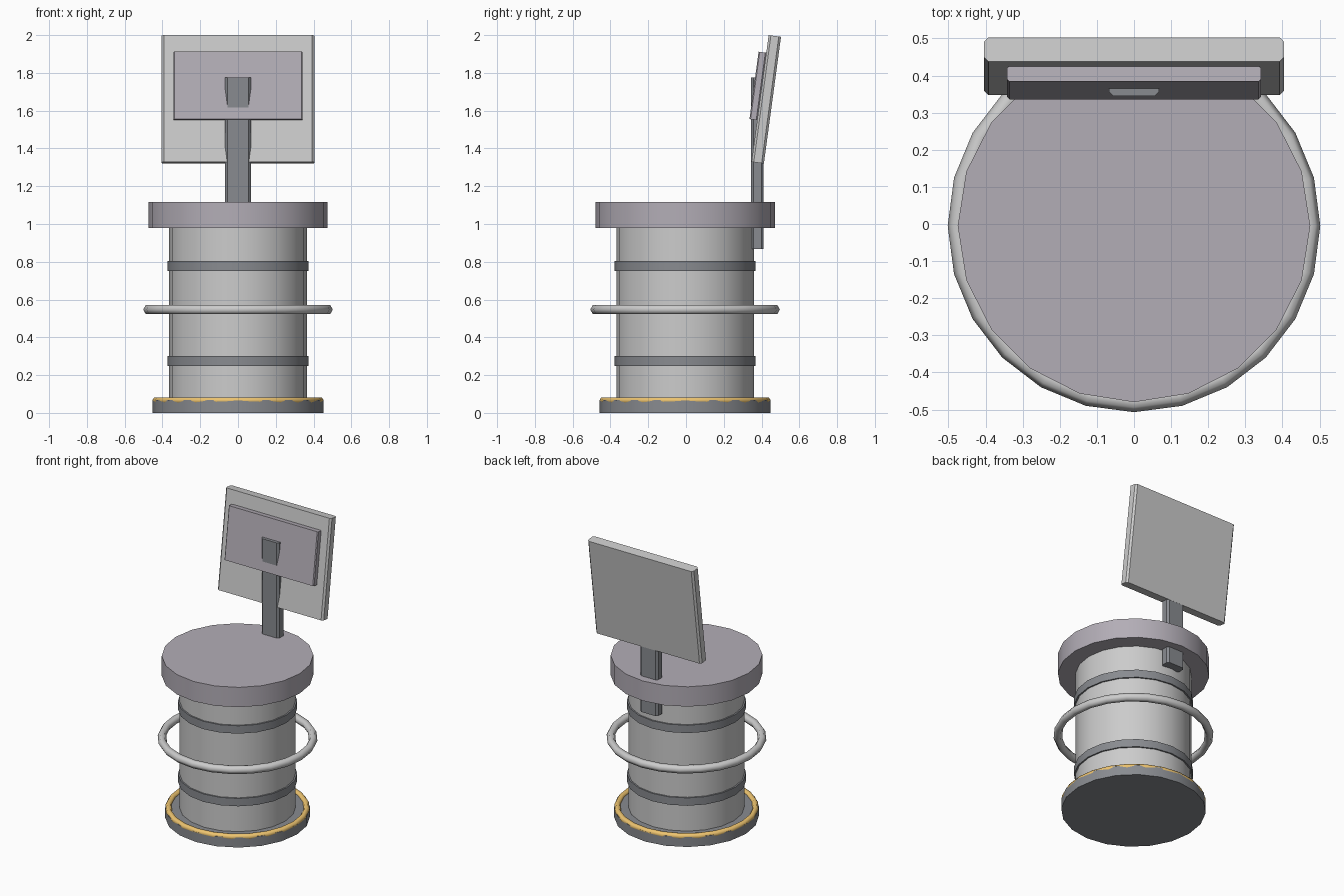
import bpy, bmesh
from math import radians
from mathutils import Matrix

if "Cube" in bpy.data.objects:
    bpy.data.objects.remove(bpy.data.objects["Cube"])

CY = -0.005            # axis of the round body
TILT = radians(-7.7)   # backward lean of the sign


def material(name, rgb):
    m = bpy.data.materials.new(name)
    m.diffuse_color = (*rgb, 1)
    m.use_nodes = True
    m.node_tree.nodes["Principled BSDF"].inputs["Base Color"].default_value = m.diffuse_color
    return m


dark = material("dark_grey", (0.25, 0.26, 0.28))
mauve = material("mauve_grey", (0.45, 0.42, 0.47))
amber = material("amber", (0.85, 0.55, 0.16))


def finish(name, mat):
    ob = bpy.context.object
    ob.name = name
    if mat:
        ob.data.materials.append(mat)
    return ob


def drum(name, r, z0, z1, mat=None):
    bpy.ops.mesh.primitive_cylinder_add(vertices=20, radius=r, depth=z1 - z0,
                                        location=(0, CY, (z0 + z1) / 2))
    bpy.ops.object.shade_smooth_by_angle(angle=radians(35))
    return finish(name, mat)


def hoop(name, r, minor, z, mat=None):
    bpy.ops.mesh.primitive_torus_add(major_radius=r, minor_radius=minor, location=(0, CY, z),
                                     major_segments=24, minor_segments=6)
    bpy.ops.object.shade_smooth()
    return finish(name, mat)


def slab(name, size, loc, chamfer, tilt=0, mat=None):
    # box with only its upright edges chamfered
    bm = bmesh.new()
    bmesh.ops.create_cube(bm, size=1, matrix=Matrix.Diagonal((*size, 1)))
    upright = [e for e in bm.edges if abs(e.verts[0].co.z - e.verts[1].co.z) > 0.01]
    bmesh.ops.bevel(bm, geom=upright, offset=chamfer, segments=1, affect='EDGES')
    me = bpy.data.meshes.new(name)
    bm.to_mesh(me)
    bm.free()
    ob = bpy.data.objects.new(name, me)
    ob.location = loc
    ob.rotation_euler.x = tilt
    bpy.context.collection.objects.link(ob)
    if mat:
        me.materials.append(mat)
    return ob


# round body
drum("base", 0.4535, 0, 0.068, dark)
hoop("base_light_ring", 0.434, 0.02, 0.065, amber)
drum("column", 0.364, 0.06, 1.0)
for name, z in (("lower_band", 0.248), ("upper_band", 0.75)):
    drum(name, 0.374, z, z + 0.054, dark)
hoop("hand_rail", 0.475, 0.027, 0.547)
drum("counter_top", 0.475, 0.98, 1.117, mauve)

# sign on its post
slab("sign_post", (0.136, 0.067, 0.908), (0, 0.378, 1.321), 0.013, 0, dark)
slab("sign_panel", (0.808, 0.066, 0.677), (0, 0.425, 1.66), 0.012, TILT)
slab("screen", (0.684, 0.042, 0.36), (0, 0.381, 1.731), 0.006, TILT, mauve)
